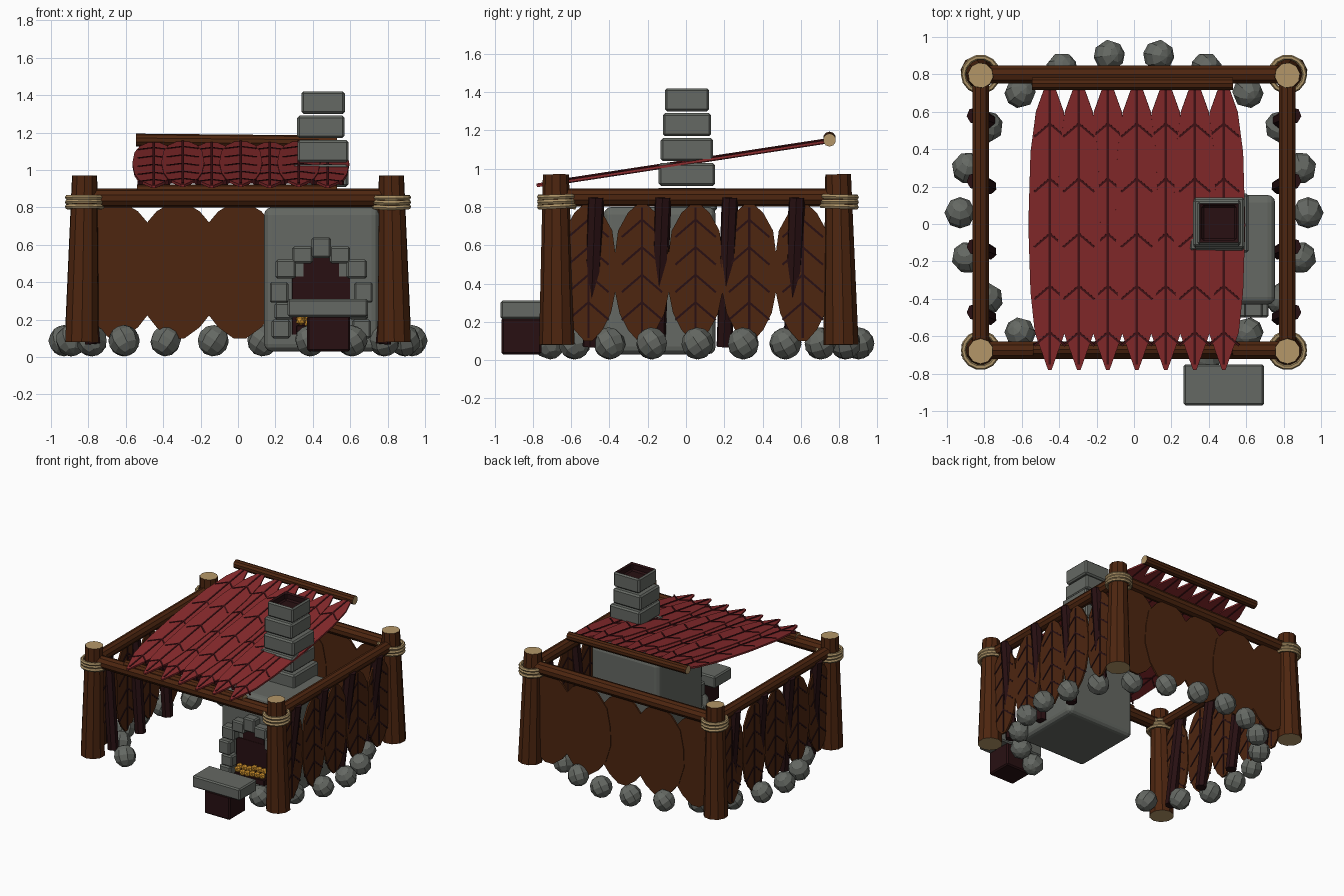
import bpy, bmesh, math, random
from mathutils import Matrix, Vector

random.seed(4)
cube = bpy.data.objects.get("Cube")
if cube:
    bpy.data.objects.remove(cube, do_unlink=True)


def material(name, r, g, b):
    m = bpy.data.materials.new(name)
    m.use_nodes = True
    m.diffuse_color = (r, g, b, 1)
    bsdf = next(n for n in m.node_tree.nodes if n.type == 'BSDF_PRINCIPLED')
    bsdf.inputs["Base Color"].default_value = (r, g, b, 1)
    return m


WOOD = material("brown wood", .075, .019, .005)
CUT = material("pale cut wood", .46, .31, .14)
ROPE = material("straw rope", .40, .28, .13)
STONE = material("grey stone", .13, .14, .125)
DARK = material("dark brown", .021, .005, .006)
RED = material("red leaf", .25, .024, .026)
VEIN = material("dark red vein", .055, .006, .008)
GOLD = material("gold ember", .62, .28, .025)


def finish(name, bm, *mats):
    bmesh.ops.recalc_face_normals(bm, faces=bm.faces)
    mesh = bpy.data.meshes.new(name)
    bm.to_mesh(mesh)
    bm.free()
    for m in mats:
        mesh.materials.append(m)
    ob = bpy.data.objects.new(name, mesh)
    bpy.context.collection.objects.link(ob)
    return ob


def bevel(ob, width, segments=1):
    mod = ob.modifiers.new("Bevel", 'BEVEL')
    mod.width = width
    mod.segments = segments
    return ob


def box(name, lo, hi, mat, edge=0.01, segments=1):
    lo, hi = Vector(lo), Vector(hi)
    bm = bmesh.new()
    bmesh.ops.create_cube(bm, size=1, matrix=Matrix.Translation((lo + hi) / 2)
                          @ Matrix.Diagonal((*(hi - lo), 1)))
    return bevel(finish(name, bm, mat), edge, segments)


def pole(name, a, b, r1, r2, mat=WOOD, cap=CUT, sides=10):
    """Tapered log between two points, with coloured cut ends."""
    a, b = Vector(a), Vector(b)
    axis = (b - a).normalized()
    bm = bmesh.new()
    place = Matrix.Translation((a + b) / 2) @ axis.to_track_quat('Z', 'Y').to_matrix().to_4x4()
    bmesh.ops.create_cone(bm, cap_ends=True, segments=sides, radius1=r1, radius2=r2,
                          depth=(b - a).length, matrix=place)
    bm.normal_update()
    for f in bm.faces:
        f.material_index = int(abs(f.normal.dot(axis)) > .9)
    return finish(name, bm, mat, cap)


WALL_SHAPE = [(0, .15), (.08, .5), (.2, .8), (.4, 1), (.6, .98), (.8, .85), (.93, .5), (1, .12)]
ROOF_SHAPE = [(0, .08), (.05, .32), (.13, .7), (.27, .9), (.5, 1), (.75, .9), (.89, .65), (1, .12)]


def leaf(name, start, end, across, half, shape, mat, vein, rows=()):
    """Thin leaf from start to end with a midrib and chevron veins on both faces."""
    start, end, across = Vector(start), Vector(end), Vector(across)
    up = (end - start).normalized()
    normal = across.cross(up)
    length = (end - start).length
    frame = Matrix((across, up, normal)).transposed().to_4x4()
    frame.translation = start
    bm = bmesh.new()
    for side in (-.007, .007):
        left = [bm.verts.new((-w * half, t * length, side)) for t, w in shape]
        right = [bm.verts.new((w * half, t * length, side)) for t, w in shape]
        ring = left + right[::-1]
        bm.faces.new(ring)
        if side < 0:
            back = ring
    for i in range(len(ring)):
        j = (i + 1) % len(ring)
        bm.faces.new((back[i], back[j], ring[j], ring[i]))

    def strip(p, q, width):
        p, q = Vector((*p, 0)), Vector((*q, 0))
        angle = math.atan2(q.y - p.y, q.x - p.x)
        m = (Matrix.Translation((p + q) / 2) @ Matrix.Rotation(angle, 4, 'Z')
             @ Matrix.Diagonal(((q - p).length, width, .022, 1)))
        made = bmesh.ops.create_cube(bm, size=1, matrix=m)["verts"]
        for f in {f for v in made for f in v.link_faces}:
            f.material_index = 1

    if rows:
        strip((0, .02 * length), (0, .97 * length), .012)
    for t in rows:
        for s in (-1, 1):
            strip((0, t * length), (s * half * .72, t * length - half * .62), .011)
    bm.transform(frame)
    return finish(name, bm, mat, vein)


# Corner posts, rope lashings and beams
FRONT, BACK, SIDE = -.675, .80, .82
for sx, xn in ((-1, "right"), (1, "left")):
    for y, yn in ((FRONT, "front"), (BACK, "back")):
        pole(f"{yn}_{xn}_post", (sx * .835, y + .01 * (y > 0), .08), (sx * SIDE, y - .005, .97),
             .093, .068)
        bm = bmesh.new()
        for k in range(3):
            tilt = Matrix.Rotation(random.uniform(-.06, .06), 4, 'X')
            place = Matrix.Translation((sx * SIDE, y, .803 + k * .025)) @ tilt
            n, m = 14, 6
            loops = []
            for i in range(n):
                a = math.tau * i / n
                loops.append([bm.verts.new(place @ Vector((
                    (.092 + .014 * math.cos(math.tau * j / m)) * math.cos(a),
                    (.092 + .014 * math.cos(math.tau * j / m)) * math.sin(a),
                    .014 * math.sin(math.tau * j / m)))) for j in range(m)])
            for i in range(n):
                p, q = loops[i], loops[(i + 1) % n]
                for j in range(m):
                    bm.faces.new((p[j], p[j - 1], q[j - 1], q[j]))
        finish(f"{yn}_{xn}_rope", bm, ROPE)
    pole(f"{xn}_beam", (sx * SIDE, FRONT, .85), (sx * SIDE, BACK, .85), .047, .047)
pole("front_beam", (-SIDE, FRONT, .85), (SIDE, FRONT, .85), .05, .05)
pole("back_beam", (-SIDE, BACK, .85), (SIDE, BACK, .85), .05, .05)

# Side walls of leaves and leaning stakes
for sx, xn in ((-1, "right"), (1, "left")):
    for i in range(5):
        y, x = -.51 + i * .28, sx * (.835 + .006 * (i % 2))
        leaf(f"{xn}_wall_leaf", (x, y, .1), (x, y, .82), (0, sx, 0), .147,
             WALL_SHAPE, WOOD, DARK, (.28, .48, .68, .88))
    for i in range(4):
        y = -.47 + i * .35
        pole(f"{xn}_stake", (sx * .775, y - .03, .07), (sx * .85, y, .85), .042, .045,
             DARK, DARK, 7)

# Back wall of broad overlapping leaves
for i in range(5):
    x, y = -.65 + i * .33, .80 + .005 * (i % 2)
    leaf("back_wall_leaf", (x, y, .1), (x, y, .83), (1, 0, 0), .23, WALL_SHAPE, WOOD, DARK)

# Sloping roof
for i in range(7):
    x, lift = -.45 + i * .155, .006 * (i % 2)
    leaf("roof_leaf", (x, -.78, .91 + lift), (x, .77, 1.147 + lift), (1, 0, 0), .115,
         ROOF_SHAPE, RED, VEIN, (.13, .29, .47, .66, .85))
pole("roof_back_pole", (-.545, .75, 1.16), (.53, .75, 1.15), .034, .034)
pole("roof_front_pole", (-.54, -.67, .885), (.53, -.67, .885), .036, .036)

# Ring of stones with a gap at the entrance
for i in range(-4, 13):
    t = i * math.tau / 22
    if i == -4 or i < 12:
        spots = [t]
    else:
        spots = [math.pi + math.tau / 22 * k for k in range(1, 4)] + [math.pi]
    for a in spots:
        bm = bmesh.new()
        place = (Matrix.Translation((.93 * math.cos(a), .06 + .85 * math.sin(a), .087))
                 @ Matrix.Rotation(a, 4, 'Z') @ Matrix.Rotation(.6, 4, 'X'))
        bmesh.ops.create_uvsphere(bm, u_segments=8, v_segments=6, radius=.084, matrix=place)
        finish("ring_stone", bm, STONE)

# Oven body, mouth and arch
CX = .445
box("oven_body", (.14, -.43, .03), (.755, .155, .80), STONE, .04, 3)
box("oven_mouth_low", (.29, -.438, .12), (.60, -.42, .43), DARK, .001)
box("oven_mouth_top", (.35, -.437, .42), (.54, -.42, .54), DARK, .001)
box("arch_keystone", (CX - .052, -.50, .53), (CX + .052, -.40, .64), STONE)
for s in (-1, 1):
    for dx, z, h, w in ((.10, .50, .09, .11), (.19, .42, .10, .11), (.225, .29, .11, .10),
                        (.20, .20, .09, .10), (.215, .10, .10, .10)):
        x = CX + s * dx
        box("arch_stone", (x - w / 2, -.50, z), (x + w / 2, -.40, z + h), STONE)

# Embers
for i in range(12):
    bm = bmesh.new()
    spot = (.335 + .044 * (i % 6), -.455 - .025 * (i // 6), .205 - .03 * (i // 6)
            + random.uniform(0, .025))
    bmesh.ops.create_icosphere(bm, subdivisions=1, radius=.028, matrix=Matrix.Translation(spot))
    finish("ember", bm, GOLD)
box("ember_bed", (.31, -.49, .12), (.58, -.42, .17), DARK, .005)

# Serving bench
box("bench_base", (.37, -.965, .03), (.60, -.755, .22), DARK)
box("bench_slab", (.265, -.97, .215), (.695, -.75, .31), STONE)

# Stacked chimney with hollow top
for k in range(5):
    half = .158 - .0105 * k
    x, top = CX + .012 * (.5 - k % 2) + .004, .90 + .13 * k
    ob = box("chimney_block", (x - half, .005 - half, top - .12), (x + half, .005 + half, top),
             STONE, .012)
ob.name = "chimney_top"
ob.data.materials.append(DARK)
bm = bmesh.new()
bm.from_mesh(ob.data)
bm.normal_update()
lid = max(bm.faces, key=lambda f: f.calc_center_median().z)
bmesh.ops.inset_region(bm, faces=[lid], thickness=.032)
lid.material_index = 1
hole = bmesh.ops.extrude_discrete_faces(bm, faces=[lid])["faces"][0]
hole.material_index = 1
bmesh.ops.translate(bm, verts=hole.verts, vec=(0, 0, -.06))
bm.to_mesh(ob.data)
bm.free()
